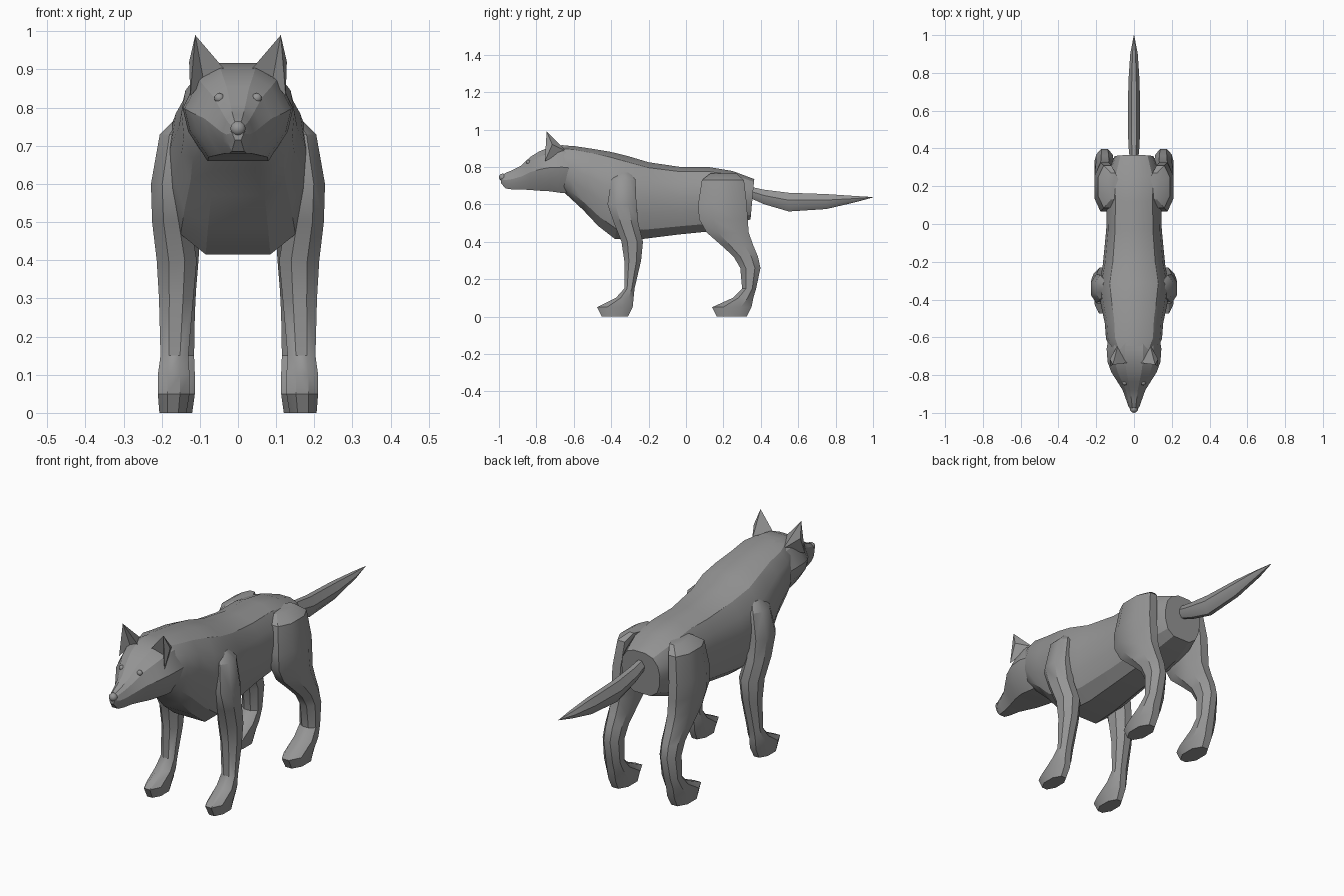
import bpy, bmesh, math
from mathutils import Vector

if "Cube" in bpy.data.objects:
    bpy.data.objects.remove(bpy.data.objects["Cube"])

grey = bpy.data.materials.new("grey fur")
grey.diffuse_color = (0.3, 0.3, 0.3, 1)
grey.use_nodes = True
grey.node_tree.nodes["Principled BSDF"].inputs["Base Color"].default_value = grey.diffuse_color


def finish(name, bm, angle=30):
    bmesh.ops.recalc_face_normals(bm, faces=bm.faces)
    me = bpy.data.meshes.new(name)
    bm.to_mesh(me)
    bm.free()
    ob = bpy.data.objects.new(name, me)
    bpy.context.collection.objects.link(ob)
    me.materials.append(grey)
    bpy.ops.object.select_all(action='DESELECT')
    ob.select_set(True)
    bpy.context.view_layer.objects.active = ob
    bpy.ops.object.shade_smooth_by_angle(angle=math.radians(angle))
    return ob


def loft(name, rings, angle=30):
    """Skin a list of equal-length point rings and cap both ends."""
    bm = bmesh.new()
    loops = [[bm.verts.new(p) for p in r] for r in rings]
    n = len(loops[0])
    for a, b in zip(loops, loops[1:]):
        for i in range(n):
            j = (i + 1) % n
            bm.faces.new((a[i], a[j], b[j], b[i]))
    bm.faces.new(loops[0])
    bm.faces.new(loops[-1])
    return finish(name, bm, angle)


def slices(sections, half):
    """Upright rings: (y top, z top, y bottom, z bottom, half width)."""
    shape = half + [(-x, t) for x, t in reversed(half)]
    return [[(w * x, yb + (yt - yb) * t, zb + (zt - zb) * t) for x, t in shape]
            for yt, zt, yb, zb, w in sections]


def leg(name, sections, side):
    """Level octagon rings: (z, y front, y back, x inner, x outer)."""
    octagon = [(-.4, -1), (.4, -1), (1, -.45), (1, .45),
               (.4, 1), (-.4, 1), (-1, .45), (-1, -.45)]
    rings = [[(side * ((xi + xo) / 2 + u * (xo - xi) / 2),
               (yf + yb) / 2 + v * (yb - yf) / 2, z) for u, v in octagon]
             for z, yf, yb, xi, xo in sections]
    return loft(name, rings, 35)


# Torso and neck
loft("body", slices([
    (-.66, .915, -.67, .68, .12), (-.60, .912, -.62, .635, .148),
    (-.50, .897, -.55, .57, .155), (-.40, .88, -.47, .485, .175),
    (-.31, .858, -.38, .415, .188), (-.20, .825, -.23, .415, .165),
    (-.03, .80, -.03, .44, .147), (.12, .80, .12, .455, .145),
    (.25, .778, .24, .485, .145), (.365, .735, .345, .52, .105)],
    [(.3, 1), (.68, .93), (.93, .76), (1, .55), (.96, .32), (.8, .12), (.45, 0)]))

# Head and muzzle
loft("head", slices([(y, t, y, b, w) for y, t, b, w in [
    (-.99, .75, .715, .014), (-.965, .768, .685, .03), (-.93, .782, .68, .042),
    (-.88, .808, .68, .06), (-.835, .852, .677, .088), (-.785, .883, .673, .12),
    (-.73, .905, .67, .14), (-.66, .917, .66, .145), (-.57, .90, .66, .13)]],
    [(.33, 1), (.72, .86), (1, .54), (.9, .3), (.55, 0)]), 22)

# Tail
loft("tail", slices([
    (.34, .695, .34, .635, .022), (.42, .678, .42, .60, .03),
    (.55, .662, .55, .562, .032), (.75, .655, .75, .575, .03),
    (.90, .645, .90, .61, .02), (1.0, .639, 1.0, .637, .001)],
    [(.4, 1), (1, .6), (.8, .25), (.3, 0)]))


def ball(name, centre, size):
    bm = bmesh.new()
    bmesh.ops.create_uvsphere(bm, u_segments=10, v_segments=6, radius=1)
    for v in bm.verts:
        v.co = Vector(centre) + Vector(a * b for a, b in zip(v.co, size))
    return finish(name, bm, 40)


# Nose
ball("nose", (0, -.98, .745), (.021, .02, .02))

front_leg = [
    (.77, -.36, -.30, .12, .165), (.73, -.40, -.27, .12, .205),
    (.60, -.42, -.265, .13, .228), (.50, -.385, -.255, .125, .225),
    (.40, -.345, -.23, .108, .213), (.30, -.33, -.24, .117, .207),
    (.15, -.33, -.275, .13, .203), (.10, -.375, -.28, .127, .21),
    (.05, -.475, -.285, .127, .21), (0, -.45, -.31, .135, .206)]
hind_leg = [
    (.765, .13, .27, .08, .14), (.73, .085, .31, .09, .19),
    (.60, .065, .325, .10, .21), (.52, .07, .33, .10, .21),
    (.45, .11, .335, .10, .207), (.38, .19, .36, .105, .203),
    (.32, .255, .385, .11, .20), (.26, .29, .398, .113, .20),
    (.15, .30, .375, .115, .203), (.10, .25, .36, .113, .21),
    (.05, .14, .35, .113, .21), (0, .165, .325, .12, .205)]

for label, s in (("right", 1), ("left", -1)):
    leg("front_leg_" + label, front_leg, s)
    leg("hind_leg_" + label, hind_leg, s)
    ball("eye_" + label, (s * .049, -.842, .825), (.014, .012, .013))

    # Ear: cupped pyramid with a hollow facing forward
    bm = bmesh.new()
    inner, outer, back, hollow, tip = [bm.verts.new((s * x, y, z)) for x, y, z in [
        (.035, -.735, .90), (.125, -.755, .83), (.085, -.64, .885),
        (.09, -.715, .87), (.112, -.745, .99)]]
    bulge = bm.verts.new((s * .128, -.715, .92))
    for f in [(inner, hollow, tip), (hollow, outer, tip), (outer, bulge, tip),
              (bulge, back, tip), (outer, back, bulge), (back, inner, tip),
              (inner, back, hollow), (hollow, back, outer)]:
        bm.faces.new(f)
    finish("ear_" + label, bm)
